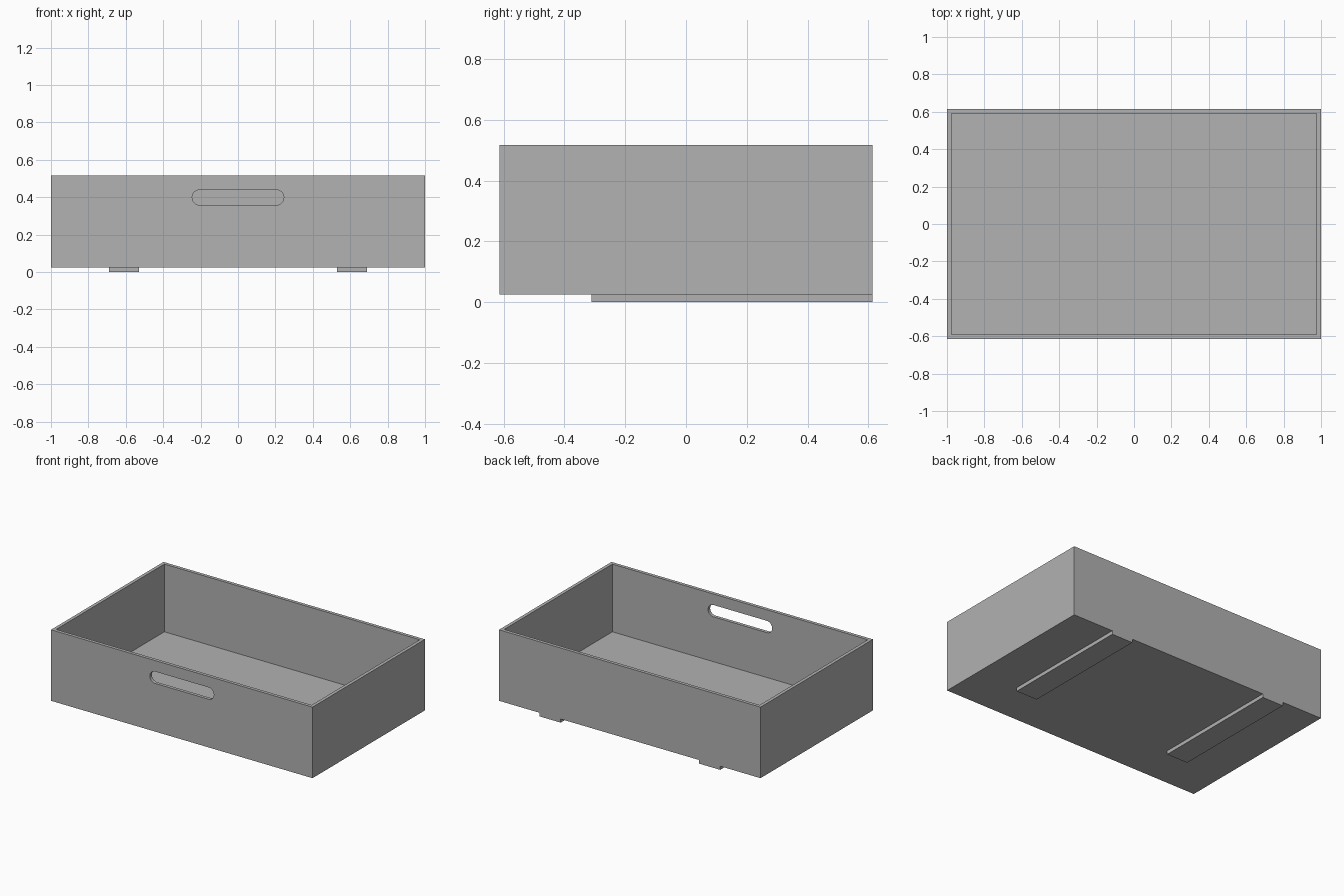
import bpy
import bmesh
from math import cos, sin, pi

cube = bpy.data.objects.get("Cube")
if cube:
    bpy.data.objects.remove(cube, do_unlink=True)

HALF_X, HALF_Y = 1.0, 0.614
BASE, TOP, WALL = 0.025, 0.516, 0.023

grey = bpy.data.materials.new("plain grey")
grey.use_nodes = True
colour = (0.445, 0.445, 0.445, 1)
grey.diffuse_color = colour
grey.node_tree.nodes["Principled BSDF"].inputs["Base Color"].default_value = colour


def make_object(name, bm):
    bmesh.ops.recalc_face_normals(bm, faces=bm.faces[:])
    mesh = bpy.data.meshes.new(name)
    bm.to_mesh(mesh)
    bm.free()
    mesh.materials.append(grey)
    obj = bpy.data.objects.new(name, mesh)
    bpy.context.collection.objects.link(obj)
    return obj


def box(low, high):
    bm = bmesh.new()
    bmesh.ops.create_cube(bm, size=1)
    for v in bm.verts:
        v.co = [h if c > 0 else l for c, l, h in zip(v.co, low, high)]
    return bm


# Open tray: inset the top face and push it down to form the walls and floor
bm = box((-HALF_X, -HALF_Y, BASE), (HALF_X, HALF_Y, TOP))
bm.normal_update()
top = max(bm.faces, key=lambda f: f.normal.z)
bmesh.ops.inset_region(bm, faces=[top], thickness=WALL, use_even_offset=True)
well = bmesh.ops.extrude_discrete_faces(bm, faces=[top])["faces"][0]
for v in well.verts:
    v.co.z = BASE + WALL
tray = make_object("tray", bm)

# Round-ended hand slot through the front wall only
radius, reach, slot_z, steps = 0.041, 0.204, 0.399, 16
bm = bmesh.new()
ring = []
for side, start in ((1, -pi / 2), (-1, pi / 2)):
    for i in range(steps + 1):
        a = start + pi * i / steps
        ring.append(bm.verts.new((side * reach + radius * cos(a),
                                  -HALF_Y - 0.05, slot_z + radius * sin(a))))
face = bm.faces.new(ring)
extruded = bmesh.ops.extrude_face_region(bm, geom=[face])["geom"]
bmesh.ops.translate(bm, vec=(0, 0.15, 0),
                    verts=[g for g in extruded if isinstance(g, bmesh.types.BMVert)])
cutter = make_object("slot_cutter", bm)
cutter.hide_render = True

cut = tray.modifiers.new("hand slot", 'BOOLEAN')
cut.operation = 'DIFFERENCE'
cut.solver = 'EXACT'
cut.object = cutter
bpy.ops.object.select_all(action='DESELECT')
bpy.context.view_layer.objects.active = tray
tray.select_set(True)
bpy.ops.object.modifier_apply(modifier=cut.name)
bpy.data.objects.remove(cutter, do_unlink=True)
bpy.ops.object.shade_smooth_by_angle()

# Two runners under the floor, flush with the back
for name, x in (("left_runner", 0.61), ("right_runner", -0.61)):
    make_object(name, box((x - 0.081, -0.31, 0), (x + 0.081, HALF_Y, BASE)))
